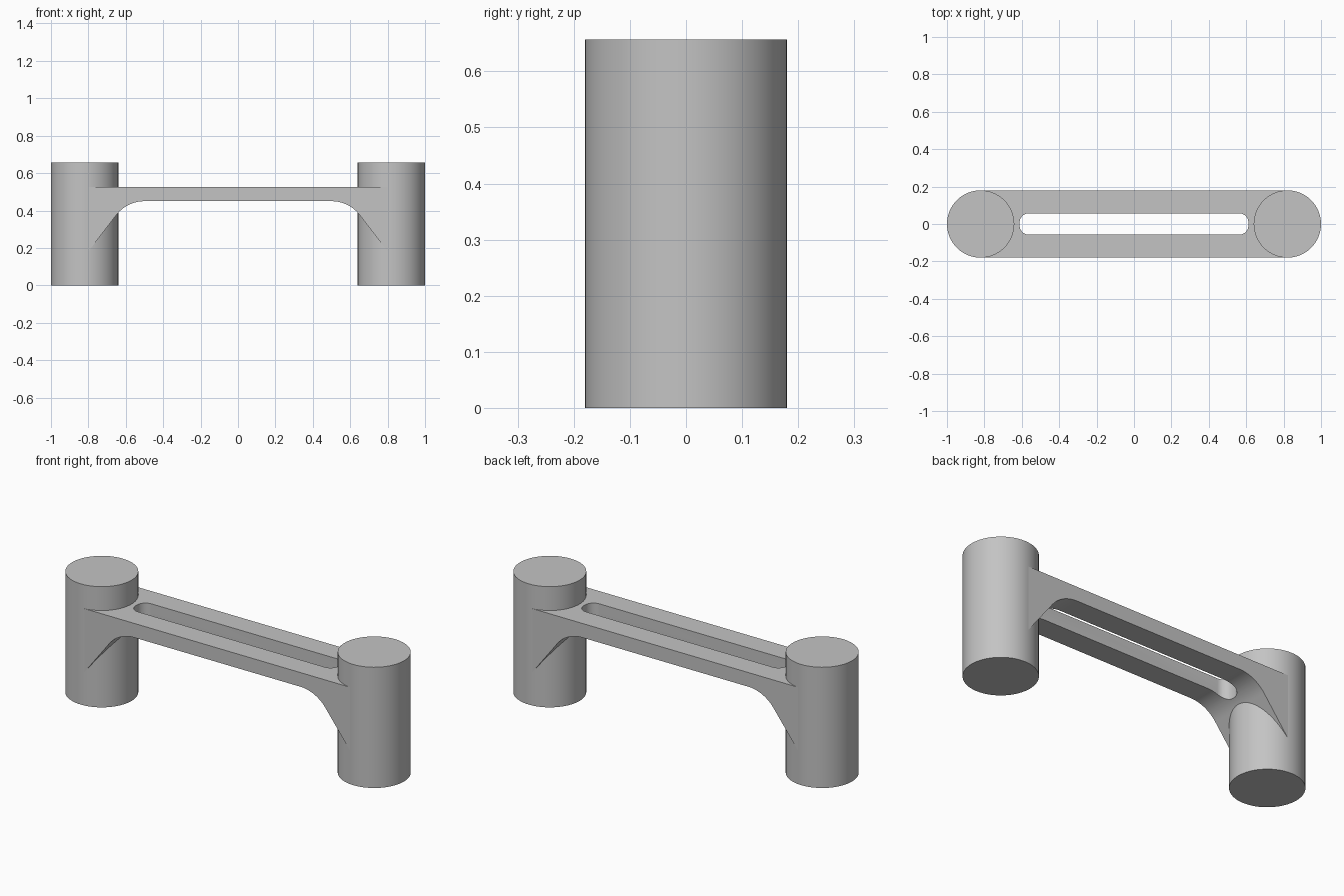
import bpy, bmesh, math
from mathutils import Vector

if "Cube" in bpy.data.objects:
    bpy.data.objects.remove(bpy.data.objects["Cube"], do_unlink=True)

POST_X, POST_R, POST_H = 0.82, 0.18, 0.657
TOP, UNDER, HALF_WIDTH = 0.527, 0.45, 0.1785

grey = bpy.data.materials.new("plain_grey")
grey.use_nodes = True
grey.diffuse_color = (0.55, 0.55, 0.55, 1)
grey.node_tree.nodes["Principled BSDF"].inputs["Base Color"].default_value = (0.55, 0.55, 0.55, 1)


def add_prism(name, outline, offset):
    """Extrude a closed outline of points along an offset."""
    bm = bmesh.new()
    face = bm.faces.new([bm.verts.new(p) for p in outline])
    extruded = bmesh.ops.extrude_face_region(bm, geom=[face])["geom"]
    moved = [v for v in extruded if isinstance(v, bmesh.types.BMVert)]
    bmesh.ops.translate(bm, verts=moved, vec=Vector(offset))
    bmesh.ops.recalc_face_normals(bm, faces=bm.faces)
    mesh = bpy.data.meshes.new(name)
    bm.to_mesh(mesh)
    bm.free()
    mesh.materials.append(grey)
    obj = bpy.data.objects.new(name, mesh)
    bpy.context.collection.objects.link(obj)
    return obj


def smooth(obj):
    bpy.ops.object.select_all(action="DESELECT")
    obj.select_set(True)
    bpy.context.view_layer.objects.active = obj
    bpy.ops.object.shade_smooth_by_angle(angle=math.radians(30))


def arc(cx, cy, r, start, end, steps):
    angles = [math.radians(start + (end - start) * i / steps) for i in range(steps + 1)]
    return [(cx + r * math.cos(a), cy + r * math.sin(a)) for a in angles]


# Round end posts
for side, name in ((1, "left_post"), (-1, "right_post")):
    circle = arc(side * POST_X, 0, POST_R, 0, 360, 64)[:-1]
    smooth(add_prism(name, [(x, y, 0) for x, y in circle], (0, 0, POST_H)))

# Bridge: flat top, underside curving down into sloped gussets
fillet = arc(0.5, UNDER - 0.19, 0.19, 90, 37, 14)
right_half = [(POST_X, TOP)] + [(POST_X, 0.155)] + fillet[::-1]
profile = right_half + [(-x, z) for x, z in reversed(right_half)]
bridge = add_prism("bridge", [(x, -HALF_WIDTH, z) for x, z in profile],
                   (0, 2 * HALF_WIDTH, 0))

# Long rounded slot through the bridge
r = 0.05
slot = []
for sx, sy, start in ((1, 1, 0), (-1, 1, 90), (-1, -1, 180), (1, -1, 270)):
    slot += arc(sx * (0.612 - r), sy * (0.057 - r), r, start, start + 90, 10)
cutter = add_prism("slot_cutter", [(x, y, 0.05) for x, y in slot], (0, 0, 0.6))
cutter.hide_render = True
cut = bridge.modifiers.new("slot", "BOOLEAN")
cut.operation = "DIFFERENCE"
cut.solver = "EXACT"
cut.object = cutter
bpy.context.view_layer.objects.active = bridge
bpy.ops.object.modifier_apply(modifier=cut.name)
bpy.data.objects.remove(cutter, do_unlink=True)
smooth(bridge)
